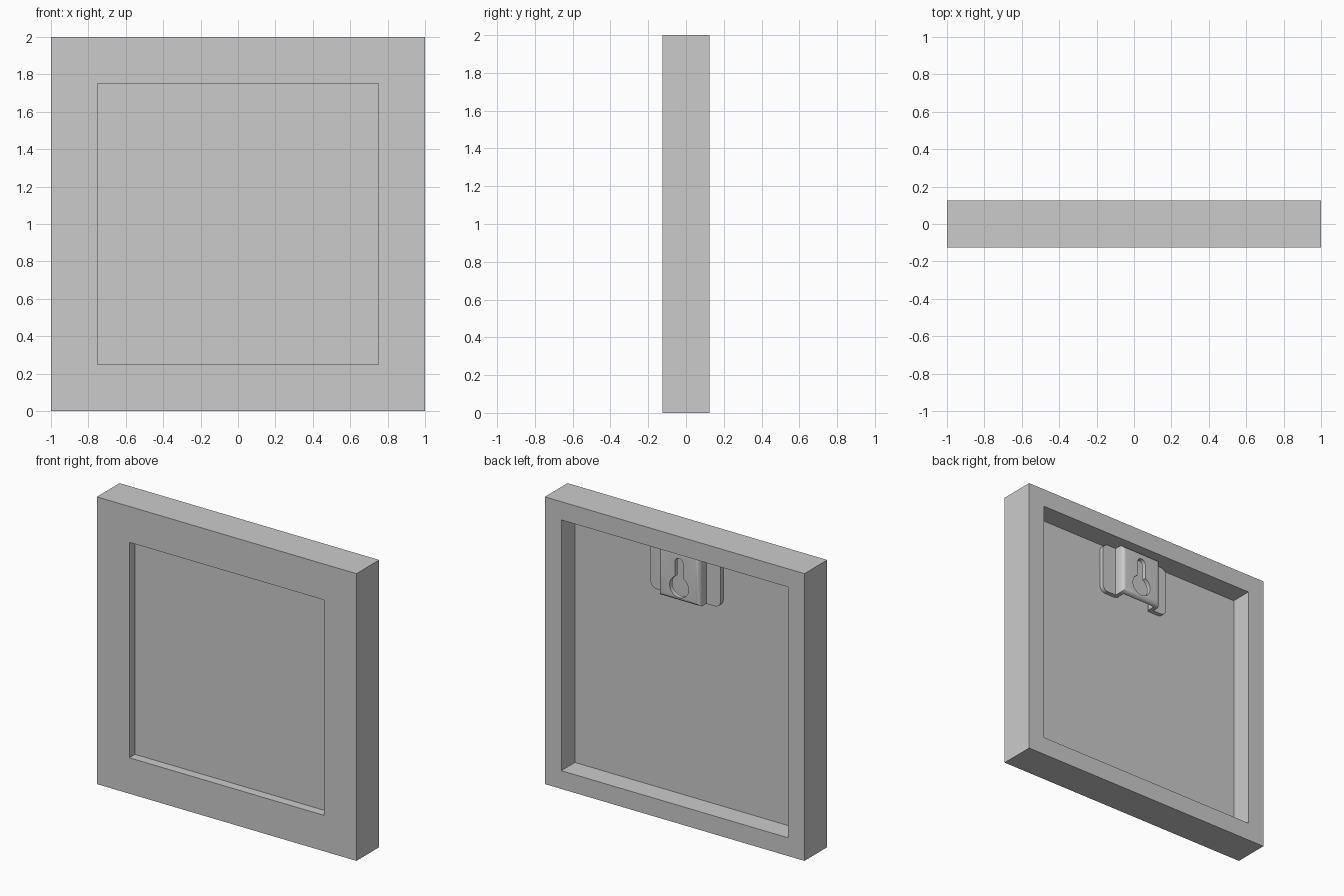
import bpy, bmesh
from math import sin, cos, pi, asin, radians

if "Cube" in bpy.data.objects:
    bpy.data.objects.remove(bpy.data.objects["Cube"])


def make_object(name, bm):
    bmesh.ops.recalc_face_normals(bm, faces=bm.faces)
    me = bpy.data.meshes.new(name)
    bm.to_mesh(me)
    bm.free()
    ob = bpy.data.objects.new(name, me)
    bpy.context.collection.objects.link(ob)
    return ob


def extrude_outline(points, direction):
    """Solid from a closed outline swept along a direction."""
    bm = bmesh.new()
    face = bm.faces.new([bm.verts.new(p) for p in points])
    new = bmesh.ops.extrude_face_region(bm, geom=[face], use_keep_orig=True)["geom"]
    bmesh.ops.translate(bm, vec=direction,
                        verts=[v for v in new if isinstance(v, bmesh.types.BMVert)])
    return bm


def round_edges(bm, test, radius, segments):
    edges = [e for e in bm.edges if test(e)]
    bmesh.ops.bevel(bm, geom=edges, offset=radius, segments=segments,
                    profile=0.5, affect='EDGES')


def near(a, b):
    return abs(a - b) < 1e-4


# Frame: rabbeted moulding section (half size, y) carried round a square
section = [(1, -.125), (1, .125), (.873, .125), (.873, -.062), (.75, -.062), (.75, -.125)]
bm = bmesh.new()
rings = [[bm.verts.new((sx * s, y, 1 + sz * s))
          for sx, sz in ((-1, -1), (1, -1), (1, 1), (-1, 1))] for s, y in section]
for a, b in zip(rings, rings[1:] + rings[:1]):
    for i in range(4):
        j = (i + 1) % 4
        bm.faces.new((a[i], a[j], b[j], b[i]))
make_object("frame", bm)

# Backing panel seated in the rabbet
BACK = -.025
bm = bmesh.new()
bmesh.ops.create_cube(bm, size=1)
for v in bm.verts:
    v.co = (v.co.x * 1.746, (-.062 + BACK) / 2 + v.co.y * (BACK + .062), 1 + v.co.z * 1.746)
make_object("backing_panel", bm)

# Hanger: bent sheet-metal hat section with rounded flange corners
T, Y1, Z0, Z1 = .03, .077, 1.52, 1.87
half = [(.13, Y1 - T), (.13, BACK), (.27, BACK), (.27, BACK + T), (.16, BACK + T), (.16, Y1)]
outline = half + [(-x, y) for x, y in reversed(half)]
bm = extrude_outline([(x, y, Z0) for x, y in outline], (0, 0, Z1 - Z0))
round_edges(bm, lambda e: all(near(abs(v.co.x), .27) for v in e.verts)
            and near(e.verts[0].co.z, e.verts[1].co.z), .045, 6)
round_edges(bm, lambda e: all(near(abs(v.co.x), .16) and near(v.co.y, Y1)
                              for v in e.verts), .03, 6)
round_edges(bm, lambda e: all(near(abs(v.co.x), .13) and near(v.co.y, BACK)
                              for v in e.verts), .02, 5)
hanger = make_object("wall_hanger", bm)

# Keyhole cutter: round head with a narrow round-topped slot
R, W, ZC, ZT = .073, .032, 1.62, 1.82
a = asin(W / R)
head = [(R * sin(a + (2 * pi - 2 * a) * i / 32), ZC + R * cos(a + (2 * pi - 2 * a) * i / 32))
        for i in range(33)]
slot = [(-W * cos(pi * i / 12), ZT - W + W * sin(pi * i / 12)) for i in range(13)]
bm = extrude_outline([(x, Y1 - .06, z) for x, z in head + slot], (0, .1, 0))
cutter = make_object("keyhole_cutter", bm)
cutter.hide_render = True

cut = hanger.modifiers.new("keyhole", 'BOOLEAN')
cut.operation = 'DIFFERENCE'
cut.solver = 'EXACT'
cut.object = cutter
bpy.context.view_layer.objects.active = hanger
hanger.select_set(True)
bpy.ops.object.modifier_apply(modifier=cut.name)
bpy.data.objects.remove(cutter)
bpy.ops.object.shade_smooth_by_angle(angle=radians(30))
